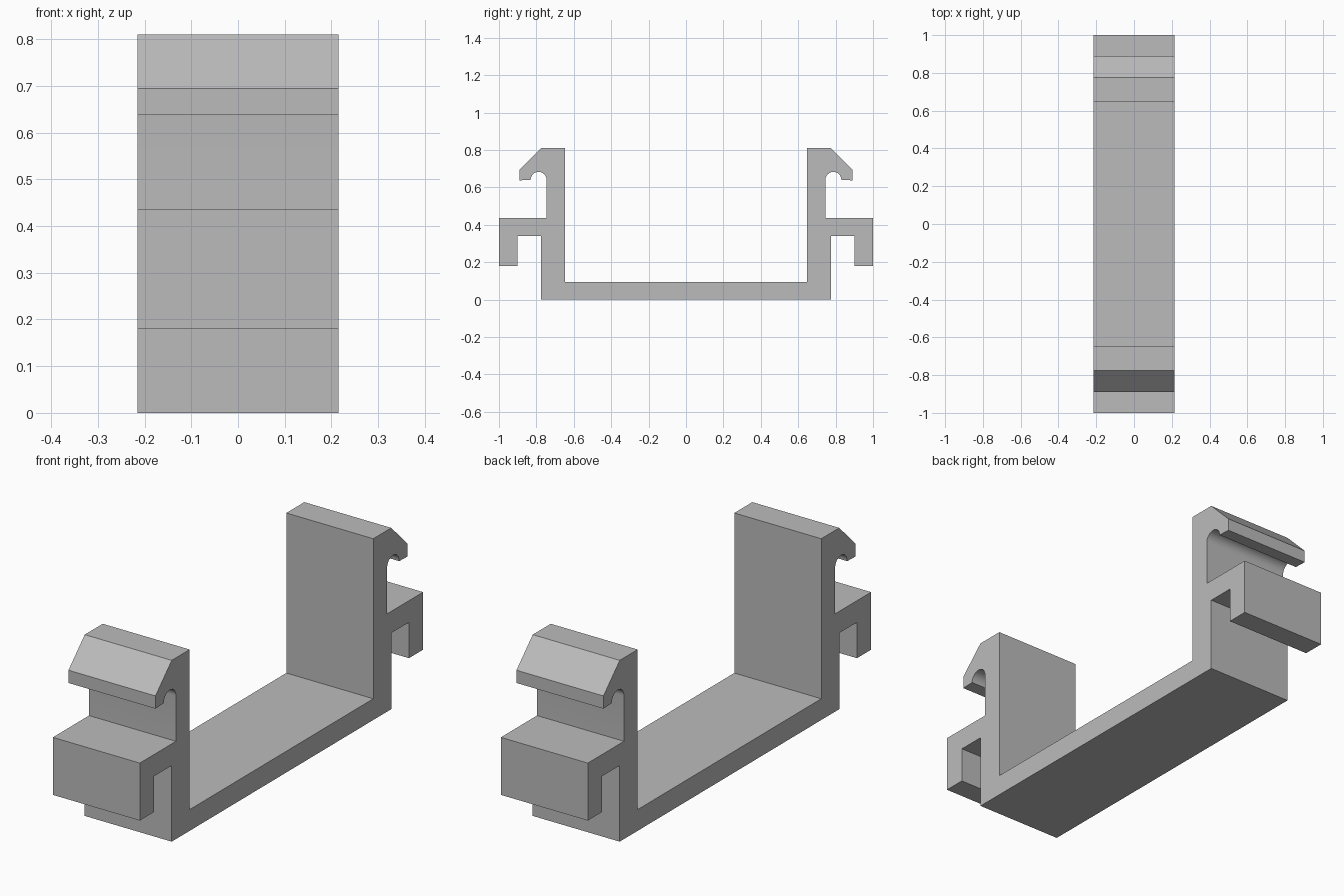
import bpy
import bmesh
import math

old = bpy.data.objects.get("Cube")
if old:
    bpy.data.objects.remove(old, do_unlink=True)

HALF_WIDTH = 0.215

# Plain grey
grey = bpy.data.materials.new("plain grey")
grey.use_nodes = True
colour = (0.5, 0.5, 0.5, 1.0)
grey.diffuse_color = colour
grey.node_tree.nodes["Principled BSDF"].inputs["Base Color"].default_value = colour

# Round groove under the hook
groove_y, groove_z, radius, steps = 0.788, 0.64, 0.043, 16
groove = [(groove_y + radius * math.cos(math.pi * i / steps),
           groove_z + radius * math.sin(math.pi * i / steps))
          for i in range(steps + 1)]

# Half of the side profile: base, lower lip, groove, hook, upright
half = [(0.775, 0), (0.775, 0.34), (0.9, 0.34), (0.9, 0.18), (1, 0.18),
        (1, 0.437), (0.745, 0.437)]
half += groove[::-1]
half += [(0.89, 0.638), (0.89, 0.695), (0.775, 0.81), (0.648, 0.81), (0.648, 0.095)]
profile = half + [(-y, z) for y, z in reversed(half)]

# Extrude the profile across the width
bm = bmesh.new()
cap = bm.faces.new([bm.verts.new((-HALF_WIDTH, y, z)) for y, z in profile])
result = bmesh.ops.extrude_face_region(bm, geom=[cap], use_keep_orig=True)
moved = [v for v in result["geom"] if isinstance(v, bmesh.types.BMVert)]
bmesh.ops.translate(bm, verts=moved, vec=(2 * HALF_WIDTH, 0, 0))
bmesh.ops.recalc_face_normals(bm, faces=bm.faces)
mesh = bpy.data.meshes.new("clip_bracket")
bm.to_mesh(mesh)
bm.free()
mesh.materials.append(grey)

bracket = bpy.data.objects.new("clip_bracket", mesh)
bpy.context.collection.objects.link(bracket)
bpy.context.view_layer.objects.active = bracket
bracket.select_set(True)
bpy.ops.object.shade_smooth_by_angle(angle=math.radians(30))
